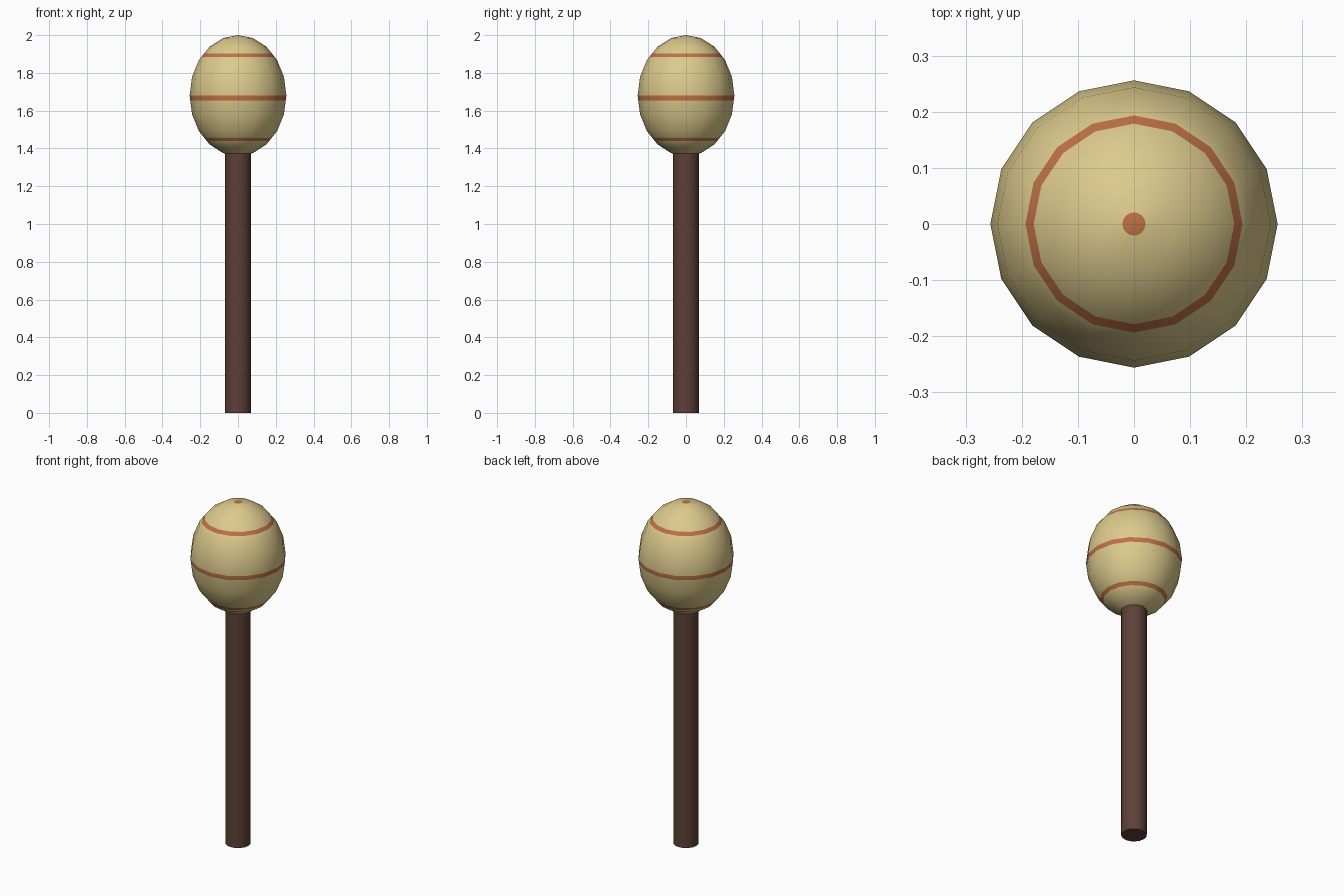
import bpy, bmesh, math

if "Cube" in bpy.data.objects:
    bpy.data.objects.remove(bpy.data.objects["Cube"])

SEGS, RINGS = 16, 10
RADIUS, HALF_HEIGHT, CENTRE_Z = 0.256, 0.32, 1.68
STRIPES = {0: 0, 2.5: 1, 5: 2, 7.5: 3}   # ring position where each stripe starts
STRIPE_WIDTH = 0.26


def material(name, rgb):
    m = bpy.data.materials.new(name)
    m.diffuse_color = (*rgb, 1)
    m.use_nodes = True
    m.node_tree.nodes["Principled BSDF"].inputs["Base Color"].default_value = m.diffuse_color
    return m


cream = material("cream", (0.72, 0.59, 0.265))
rust = material("rust_orange", (0.51, 0.165, 0.06))
brown = material("dark_brown", (0.109, 0.052, 0.039))


def profile(v):
    """Radius and height at ring position v, straight between whole rings."""
    def corner(i):
        a = math.pi * i / RINGS
        return RADIUS * math.sin(a), CENTRE_Z + HALF_HEIGHT * math.cos(a)
    i = min(int(v), RINGS - 1)
    (r0, z0), (r1, z1) = corner(i), corner(i + 1)
    t = v - i
    return r0 + (r1 - r0) * t, z0 + (z1 - z0) * t


# Egg-shaped head: ring loops plus extra loops along the stripe edges
levels = sorted(set(range(1, RINGS)) | {s for s in STRIPES if s}
                | {s + STRIPE_WIDTH for s in STRIPES})
bm = bmesh.new()
top = bm.verts.new((0, 0, CENTRE_Z + HALF_HEIGHT))
bottom = bm.verts.new((0, 0, CENTRE_Z - HALF_HEIGHT))
loops = []
for v in levels:
    r, z = profile(v)
    loops.append([bm.verts.new((r * math.cos(a), r * math.sin(a), z))
                  for a in (2 * math.pi * k / SEGS for k in range(SEGS))])


def add_face(verts, v_mid):
    f = bm.faces.new(verts)
    f.smooth = True
    f.material_index = int(any(s < v_mid < s + STRIPE_WIDTH for s in STRIPES))


for k in range(SEGS):
    n = (k + 1) % SEGS
    add_face((top, loops[0][k], loops[0][n]), levels[0] / 2)
    add_face((bottom, loops[-1][n], loops[-1][k]), RINGS - 0.5)
    for j in range(len(loops) - 1):
        a, b = loops[j], loops[j + 1]
        add_face((a[k], b[k], b[n], a[n]), (levels[j] + levels[j + 1]) / 2)
bmesh.ops.recalc_face_normals(bm, faces=bm.faces)
mesh = bpy.data.meshes.new("head")
bm.to_mesh(mesh)
bm.free()
mesh.materials.append(cream)
mesh.materials.append(rust)
bpy.context.collection.objects.link(bpy.data.objects.new("head", mesh))

# Handle: plain round stick reaching just inside the head
stick_top = 1.40
bpy.ops.mesh.primitive_cylinder_add(vertices=16, radius=0.068, depth=stick_top,
                                    location=(0, 0, stick_top / 2))
handle = bpy.context.object
handle.name = "handle"
handle.data.materials.append(brown)
bpy.ops.object.shade_smooth_by_angle(angle=math.radians(35))
